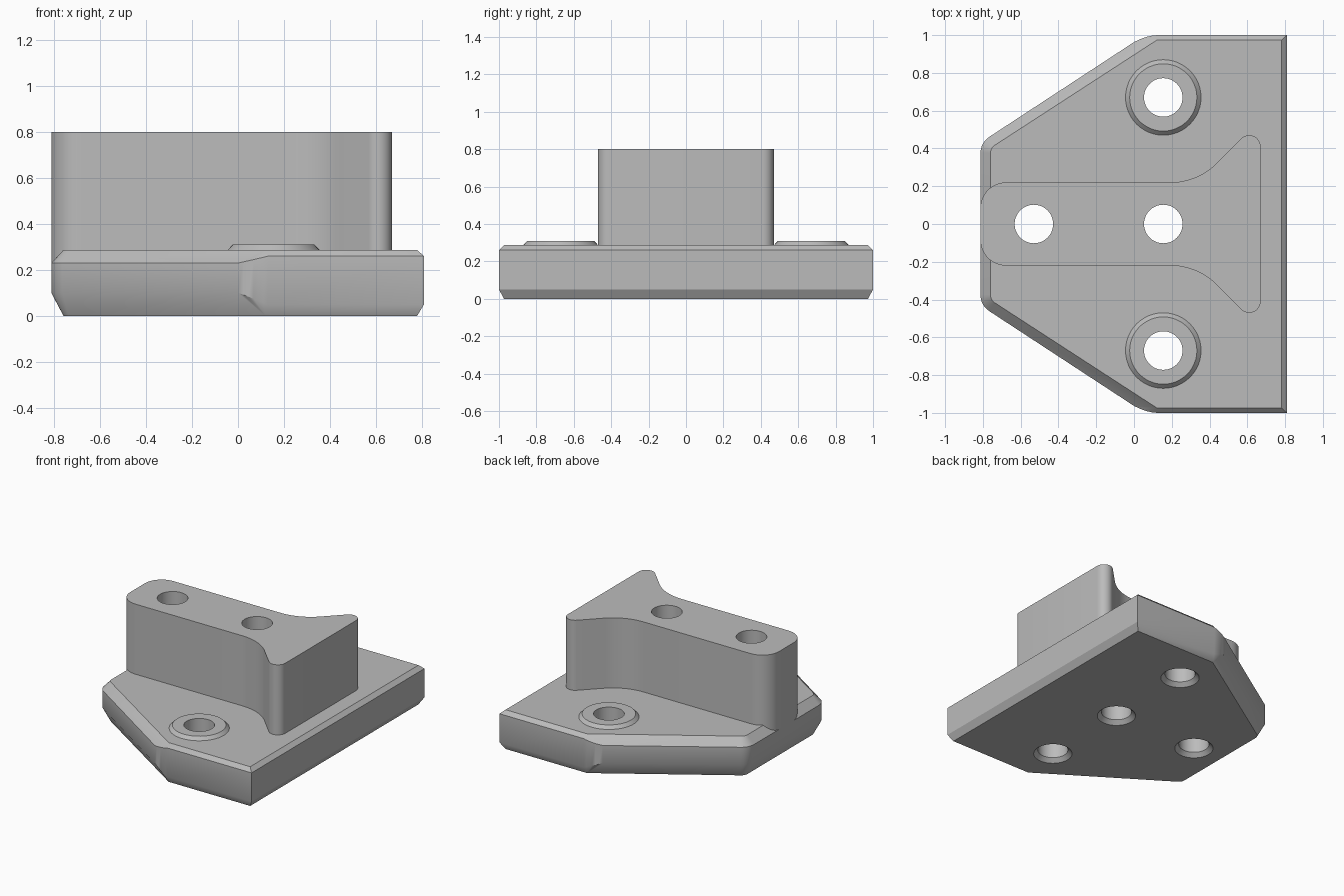
import bpy, bmesh, math
from mathutils import Vector

if "Cube" in bpy.data.objects:
    bpy.data.objects.remove(bpy.data.objects["Cube"], do_unlink=True)

grey = bpy.data.materials.new("plain_grey")
grey.use_nodes = True
grey.diffuse_color = (0.5, 0.5, 0.5, 1)
grey.node_tree.nodes["Principled BSDF"].inputs["Base Color"].default_value = (0.5, 0.5, 0.5, 1)

HOLE_R = 0.102
PLATE_TOP = 0.287
BLOCK_HOLES = [(-0.53, 0), (0.155, 0)]
BOSS_HOLES = [(0.155, 0.67), (0.155, -0.67)]


def loft(name, loops, closed=False):
    """Skin a stack of matching loops, capped at the ends or joined end to start."""
    bm = bmesh.new()
    rings = [[bm.verts.new(p) for p in loop] for loop in loops]
    n = len(rings[0])
    pairs = list(zip(rings, rings[1:]))
    if closed:
        pairs.append((rings[-1], rings[0]))
    else:
        bm.faces.new(rings[0])
        bm.faces.new(rings[-1])
    for a, b in pairs:
        for i in range(n):
            j = (i + 1) % n
            bm.faces.new((a[i], a[j], b[j], b[i]))
    bmesh.ops.remove_doubles(bm, verts=bm.verts, dist=0.0005)
    bmesh.ops.recalc_face_normals(bm, faces=bm.faces)
    mesh = bpy.data.meshes.new(name)
    bm.to_mesh(mesh)
    bm.free()
    mesh.materials.append(grey)
    obj = bpy.data.objects.new(name, mesh)
    bpy.context.collection.objects.link(obj)
    return obj


def select(obj):
    bpy.ops.object.select_all(action="DESELECT")
    obj.select_set(True)
    bpy.context.view_layer.objects.active = obj


def arc(cx, cy, r, start, end, steps=12):
    angles = [math.radians(start + (end - start) * i / steps) for i in range(steps + 1)]
    return [(cx + r * math.cos(a), cy + r * math.sin(a)) for a in angles]


def circle(x, y, r, z, steps=48):
    return [(px, py, z) for px, py in arc(x, y, r, 0, 360, steps)[:-1]]


def mirrored(half):
    """Close a half outline by reflecting it across y = 0."""
    return half + [(p[0], -p[1]) + tuple(p[2:]) for p in reversed(half)]


def drill(obj, holes):
    """Cut through holes, countersunk on the underside."""
    for x, y in holes:
        cutter = loft("hole_cutter", [circle(x, y, 0.14, -0.01), circle(x, y, HOLE_R, 0.028),
                                      circle(x, y, HOLE_R, 1)])
        select(obj)
        mod = obj.modifiers.new("hole", "BOOLEAN")
        mod.operation = "DIFFERENCE"
        mod.solver = "EXACT"
        mod.object = cutter
        bpy.ops.object.modifier_apply(modifier=mod.name)
        bpy.data.objects.remove(cutter, do_unlink=True)


def finish(obj):
    select(obj)
    bpy.ops.object.shade_smooth_by_angle(angle=math.radians(30))


# Base plate: outer wall with its lower and upper heights, and the inset cap outline
wall = [(0.81, 1, 0.05, 0.26), (0.13, 1, 0.05, 0.26)]
cap = [(0.78, 0.973), (0.12, 0.973)]
for i in range(1, 7):
    t = i / 6
    p = Vector((0.13, 1)) * (1 - t) ** 2 + Vector((0.07, 1)) * 2 * t * (1 - t) + Vector((0, 0.963)) * t * t
    wall.append((p.x, p.y, 0.05 + 0.05 * t, 0.26 - 0.03 * t))
    cap.append(cap[1])
for i in range(7):
    a = math.radians(123 + 57 * i / 6)
    c, s = math.cos(a), math.sin(a)
    wall.append((-0.71 + 0.103 * c, 0.375 + 0.103 * s, 0.1, 0.23))
    cap.append((-0.71 + 0.05 * c, 0.375 + 0.05 * s))
wall, cap = mirrored(wall), mirrored(cap)
base = loft("base_plate", [[(x, y, 0) for x, y in cap],
                           [(x, y, lo) for x, y, lo, hi in wall],
                           [(x, y, hi) for x, y, lo, hi in wall],
                           [(x, y, PLATE_TOP) for x, y in cap]])
drill(base, BLOCK_HOLES + BOSS_HOLES)
finish(base)

# Upright block: rounded at one end, flaring to a wide flat face at the other
half = arc(0.61, 0.41, 0.06, 0, 135)
half += arc(0.19, 0.573, 0.353, -45, -90)
half += arc(-0.678, 0.085, 0.135, 90, 180)
outline = mirrored(half)
block = loft("upright_block", [[(x, y, z) for x, y in outline] for z in (0.23, 0.8)])
drill(block, BLOCK_HOLES)
finish(block)

# Raised rings around the two outer holes
for side, (x, y) in zip(("left", "right"), BOSS_HOLES):
    rings = [(HOLE_R, 0.26), (0.2, 0.26), (0.2, PLATE_TOP), (0.178, 0.31), (HOLE_R, 0.31)]
    finish(loft("raised_ring_" + ("back" if y > 0 else "front"),
                [circle(x, y, r, z) for r, z in rings], closed=True))
